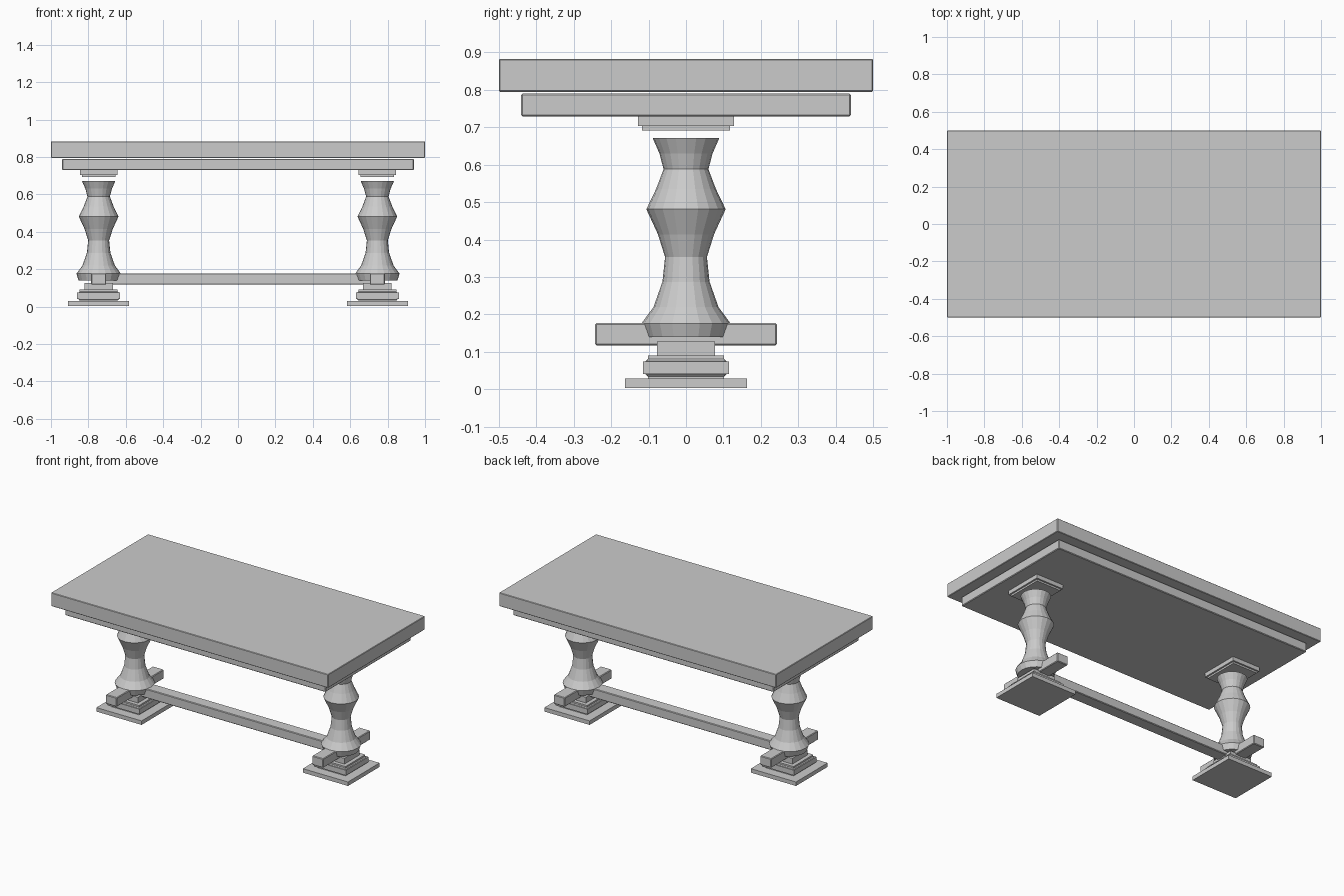
import bpy, bmesh
from math import cos, sin, tau

if "Cube" in bpy.data.objects:
    bpy.data.objects.remove(bpy.data.objects["Cube"])

LEG_X = 0.745


def box(name, hx, hy, z0, z1, x=0.0, bevel=0.0):
    bm = bmesh.new()
    bmesh.ops.create_cube(bm, size=1)
    for v in bm.verts:
        v.co = (x + v.co.x * 2 * hx, v.co.y * 2 * hy, (z0 + z1) / 2 + v.co.z * (z1 - z0))
    return finish(name, bm, bevel)


def lathe(name, profile, x, sides=20):
    bm = bmesh.new()
    rings = [[bm.verts.new((x + r * cos(tau * i / sides), r * sin(tau * i / sides), z))
              for i in range(sides)] for r, z in profile]
    for a, b in zip(rings, rings[1:]):
        for i in range(sides):
            j = (i + 1) % sides
            bm.faces.new((a[i], a[j], b[j], b[i]))
    bm.faces.new(rings[0][::-1])
    bm.faces.new(rings[-1])
    return finish(name, bm)


def finish(name, bm, bevel=0.0):
    mesh = bpy.data.meshes.new(name)
    bm.to_mesh(mesh)
    bm.free()
    ob = bpy.data.objects.new(name, mesh)
    bpy.context.collection.objects.link(ob)
    if bevel:
        mod = ob.modifiers.new("edge_bevel", "BEVEL")
        mod.width = bevel
        mod.segments = 1
    return ob


# Tabletop, apron and long stretcher
box("tabletop", 1.0, 0.5, 0.795, 0.883, bevel=0.003)
box("apron", 0.94, 0.441, 0.729, 0.79, bevel=0.004)
box("long_stretcher", LEG_X, 0.04, 0.117, 0.177, bevel=0.004)

# Turned column outline: radius, height
COLUMN = [(0.107, 0.139), (0.119, 0.176), (0.087, 0.219), (0.063, 0.287),
          (0.056, 0.353), (0.075, 0.414), (0.106, 0.481), (0.080, 0.535),
          (0.060, 0.588), (0.071, 0.630), (0.089, 0.671)]

for side, x in (("left", -LEG_X), ("right", LEG_X)):
    # Stepped foot
    box(f"{side}_foot_plate", 0.163, 0.163, 0.003, 0.029, x)
    box(f"{side}_foot_core", 0.102, 0.102, 0.029, 0.09, x)
    box(f"{side}_foot_block", 0.108, 0.108, 0.034, 0.08, x, 0.005)
    box(f"{side}_foot_band", 0.115, 0.115, 0.04, 0.074, x)
    box(f"{side}_foot_neck", 0.077, 0.077, 0.088, 0.127, x)
    # Cross bar and turned column
    box(f"{side}_cross_bar", 0.04, 0.243, 0.117, 0.177, x, 0.004)
    lathe(f"{side}_column", COLUMN, x)
    # Stepped cap under the apron
    box(f"{side}_cap_upper", 0.1, 0.128, 0.703, 0.73, x)
    box(f"{side}_cap_lower", 0.089, 0.117, 0.692, 0.705, x)
